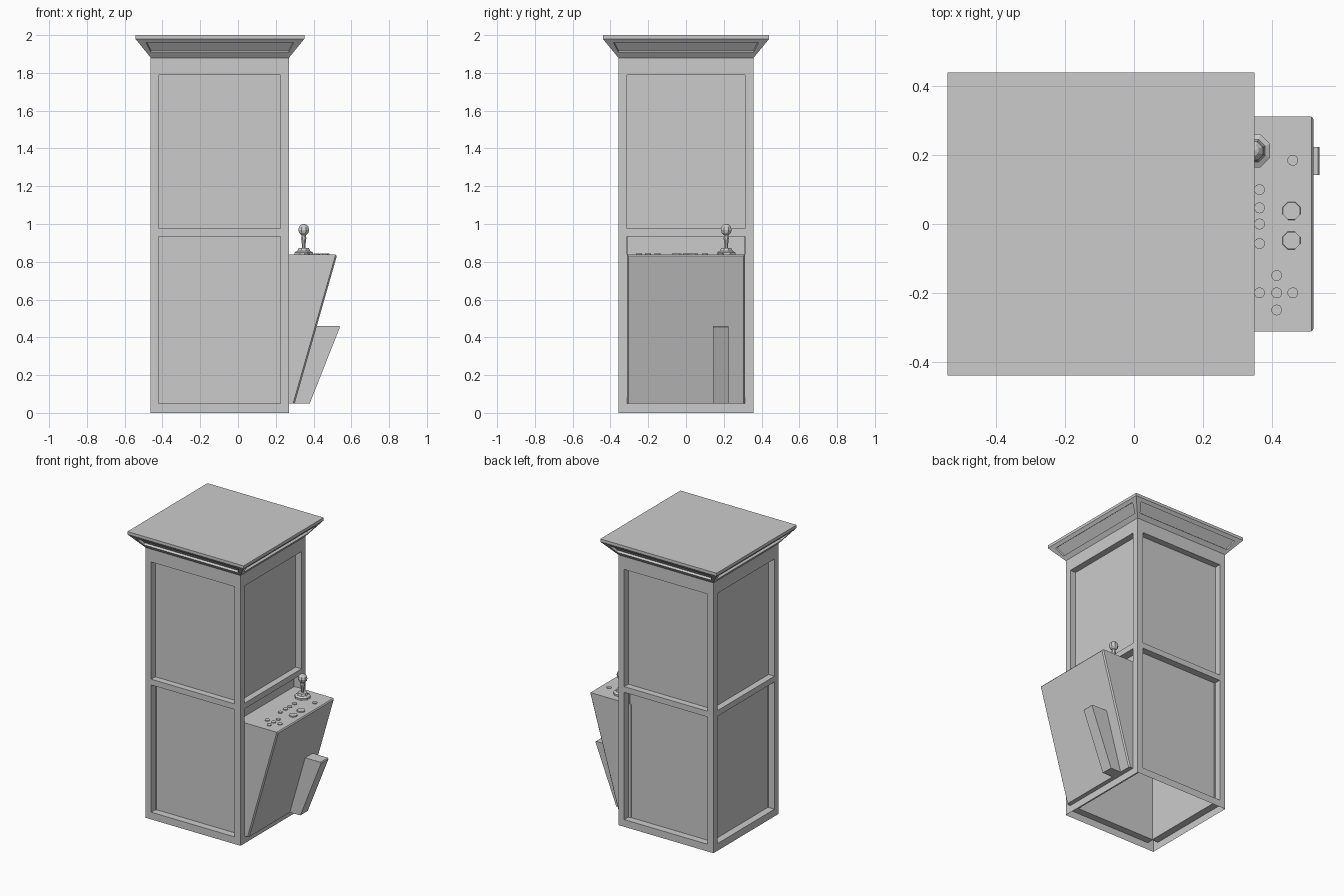
import bpy, bmesh, math
from mathutils import Vector

if "Cube" in bpy.data.objects:
    bpy.data.objects.remove(bpy.data.objects["Cube"])

CX = -0.096


def finish(bm, name, smooth=None):
    bmesh.ops.remove_doubles(bm, verts=bm.verts, dist=1e-5)
    bmesh.ops.recalc_face_normals(bm, faces=bm.faces)
    me = bpy.data.meshes.new(name)
    bm.to_mesh(me)
    bm.free()
    ob = bpy.data.objects.new(name, me)
    bpy.context.collection.objects.link(ob)
    return ob


def quad(bm, pts):
    return bm.faces.new([bm.verts.new(p) for p in pts])


def recess(bm, outer, inner, off):
    """Frame, jambs and sunken panel between an outer and an inner quad."""
    back = [p + off for p in inner]
    for i in range(4):
        j = (i + 1) % 4
        quad(bm, [outer[i], outer[j], inner[j], inner[i]])
        quad(bm, [inner[i], inner[j], back[j], back[i]])
    quad(bm, back)


def side_point(k, hx, hy, u, z):
    """Point on side k (0 front, 1 right, 2 back, 3 left); u runs sideways."""
    return Vector([(CX + u, -hy, z), (CX + hx, u, z),
                   (CX - u, hy, z), (CX - hx, -u, z)][k])


def rect(k, hx, hy, u0, z0, u1, z1):
    return [side_point(k, hx, hy, *c) for c in
            ((-u0, z0), (u0, z0), (u1, z1), (-u1, z1))]


def prism(name, profile, y0, y1):
    """Extrude an xz profile along y."""
    bm = bmesh.new()
    f = quad(bm, [(x, y0, z) for x, z in profile])
    r = bmesh.ops.extrude_face_region(bm, geom=[f])
    bmesh.ops.translate(bm, vec=(0, y1 - y0, 0),
                        verts=[v for v in r['geom'] if isinstance(v, bmesh.types.BMVert)])
    return bm


def lathe(name, profile, x, y, n=8):
    """Spin an (r, z) profile around a vertical axis."""
    bm = bmesh.new()
    rings = [[Vector((x + r * math.cos(2 * math.pi * (i + .5) / n),
                      y + r * math.sin(2 * math.pi * (i + .5) / n), z))
              for i in range(n)] for r, z in profile]
    for a, b in zip(rings, rings[1:]):
        for i in range(n):
            j = (i + 1) % n
            quad(bm, [a[i], a[j], b[j], b[i]])
    bm.faces.new([bm.verts.new(p) for p in rings[-1]])
    return finish(bm, name)


# cabinet shell: open at the bottom, two sunken panels on each side
HX, HY, ZM, ZT = 0.366, 0.358, 0.955, 1.88
bm = bmesh.new()
for k in range(4):
    h = HX if k % 2 == 0 else HY
    inward = Vector([(0, 1, 0), (-1, 0, 0), (0, -1, 0), (1, 0, 0)][k])
    for z0, z1, i0, i1, d in ((0, ZM, 0.05, 0.935, 0.055 if k == 1 else 0.05),
                              (ZM, ZT, 0.975, 1.79, 0.045)):
        recess(bm, rect(k, HX, HY, h, z0, h, z1),
               rect(k, HX, HY, h - 0.045, i0, h - 0.045, i1), inward * d)
finish(bm, "cabinet_body")

# flared roof: sloping sides with sunken panels, thin slab on top
RX, RY, ZS = 0.447, 0.44, 1.98
bm = bmesh.new()
for k in range(4):
    h0, h1 = (HX, RX) if k % 2 == 0 else (HY, RY)

    def at(t, margin):
        hx, hy = HX + (RX - HX) * t, HY + (RY - HY) * t
        u = h0 + (h1 - h0) * t - margin
        z = ZT + (ZS - ZT) * t
        return [side_point(k, hx, hy, s * u, z) for s in (-1, 1)]

    a, b = at(0, 0), at(1, 0)
    c, d = at(0.27, 0.024), at(0.8, 0.04)
    outer = [a[0], a[1], b[1], b[0]]
    n = (outer[1] - outer[0]).cross(outer[3] - outer[0]).normalized()
    recess(bm, outer, [c[0], c[1], d[1], d[0]], -n * 0.015)
    quad(bm, rect(k, RX, RY, h1, ZS, h1, 2.0))
quad(bm, [(CX + sx * RX, sy * RY, 2.0) for sx, sy in ((-1, -1), (1, -1), (1, 1), (-1, 1))])
finish(bm, "roof")

# control console with chamfered front edges
bm = prism("console", [(0.205, 0.05), (0.30, 0.05), (0.525, 0.838), (0.205, 0.838)], -0.312, 0.312)
front = [f for f in bm.faces if f.calc_center_median().x > 0.39 and
         all(v.co.x > 0.25 for v in f.verts)][0]
edges = [e for e in front.edges if max(v.co.z for v in e.verts) > 0.1]
bmesh.ops.bevel(bm, geom=edges, offset=0.008, segments=1, affect='EDGES')
finish(bm, "console")

# slanted box on the console front
bm = prism("front_box", [(0.29, 0.05), (0.38, 0.05), (0.54, 0.455),
                         (0.535, 0.461), (0.41, 0.461)], 0.142, 0.224)
finish(bm, "front_box")

# joystick: stepped base, shaft, ball
SX, SY = 0.348, 0.213
lathe("joystick_base", [(0.052, 0.835), (0.052, 0.85), (0.036, 0.858), (0.030, 0.872)], SX, SY)
lathe("joystick_shaft", [(0.009, 0.865), (0.011, 0.895), (0.015, 0.925), (0.011, 0.95)], SX, SY)
ball = [(0.031 * math.sin(math.pi * i / 6), 0.969 - 0.031 * math.cos(math.pi * i / 6))
        for i in range(1, 6)]
lathe("joystick_ball", [(0.002, 0.938)] + ball + [(0.002, 1.0)], SX, SY)

# buttons
small = [(0.365, 0.1), (0.365, 0.047), (0.365, 0.0), (0.365, -0.057), (0.365, -0.2),
         (0.415, -0.15), (0.415, -0.2), (0.415, -0.25), (0.462, -0.2), (0.462, 0.185)]
for i, (x, y) in enumerate(small):
    lathe(f"small_button_{i + 1}", [(0.016, 0.836), (0.016, 0.843)], x, y, 10)
for i, y in enumerate((0.038, -0.048)):
    lathe(f"large_button_{i + 1}", [(0.028, 0.836), (0.027, 0.845)], 0.458, y, 8)
